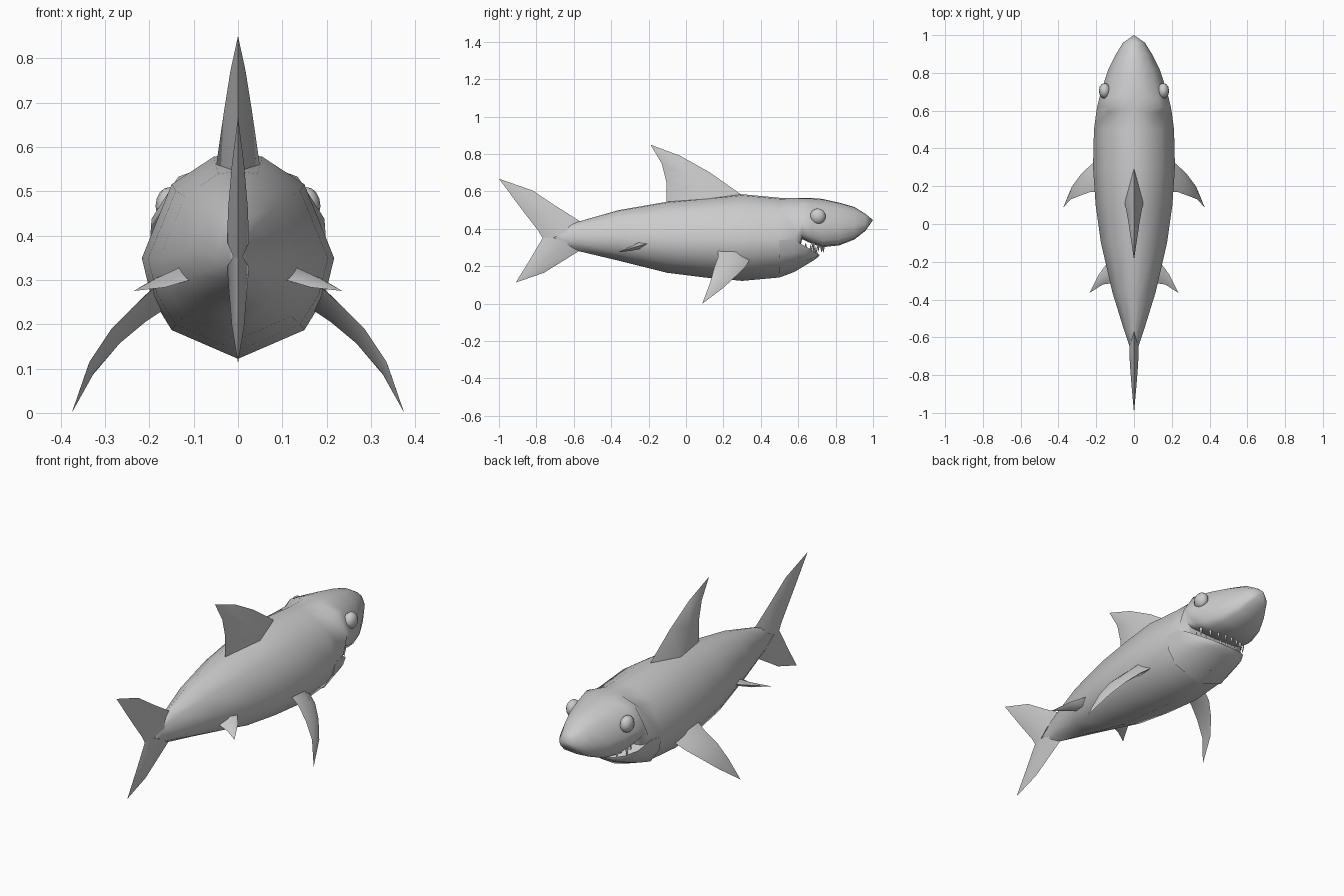
import bpy, bmesh, math
from mathutils import Vector, Matrix

if "Cube" in bpy.data.objects:
    bpy.data.objects.remove(bpy.data.objects["Cube"])


def finish(name, bm, angle=50):
    bmesh.ops.recalc_face_normals(bm, faces=bm.faces)
    me = bpy.data.meshes.new(name)
    bm.to_mesh(me)
    bm.free()
    ob = bpy.data.objects.new(name, me)
    bpy.context.collection.objects.link(ob)
    bpy.ops.object.select_all(action='DESELECT')
    ob.select_set(True)
    bpy.context.view_layer.objects.active = ob
    bpy.ops.object.shade_smooth_by_angle(angle=math.radians(angle))
    return ob


def loft(name, rings, tip, start=None, angle=50):
    """Skin closed rings, finishing in a point (start: point or flat cap)."""
    bm = bmesh.new()
    vr = [[bm.verts.new(p) for p in r] for r in rings]
    n = len(vr[0])
    for a, b in zip(vr, vr[1:]):
        for i in range(n):
            j = (i + 1) % n
            bm.faces.new((a[i], a[j], b[j], b[i]))
    def fan(ring, p):
        v = bm.verts.new(p)
        for i in range(n):
            bm.faces.new((ring[i], ring[(i + 1) % n], v))
    fan(vr[-1], tip)
    if start:
        fan(vr[0], start)
    else:
        bm.faces.new(vr[0])
    return finish(name, bm, angle)


def section(y, top, bot, w, half):
    """Mirror a half outline (x fraction, height fraction) into a ring."""
    pts = [(w * x, y, bot + (top - bot) * z) for x, z in half]
    return pts + [(-x, yy, z) for x, yy, z in reversed(pts) if x > 1e-6]


def fin(name, stations, tip, normal, mirror=False):
    """Lens-section fin from (leading, trailing, half thickness) stations."""
    for s in ((1, -1) if mirror else (1,)):
        flip = lambda p: Vector((p[0] * s, p[1], p[2]))
        nv = flip(Vector(normal).normalized())
        rings = []
        for L, T, t in stations:
            L, T = flip(L), flip(T)
            m = L.lerp(T, 0.45)
            rings.append([L, m + nv * t, T, m - nv * t])
        side = ("_right" if s > 0 else "_left") if mirror else ""
        loft(name + side, rings, flip(tip), angle=60)


# body with snout; the underside steps up behind the mouth
trunk = [(0, 1), (.25, .985), (.69, .85), (1, .49), (.9, .3), (.69, .14), (0, 0)]
snout = [(0, 1), (.25, .985), (.69, .85), (1, .42), (.93, .14), (.75, .03), (0, 0)]
body = [section(*r, trunk) for r in (
    (-.66, .41, .305, .02), (-.57, .44, .28, .05), (-.36, .50, .23, .115),
    (-.1, .545, .165, .175), (.1, .565, .14, .203), (.3, .585, .122, .217),
    (.5, .566, .14, .212), (.59, .566, .175, .2))]
body += [section(*r, snout) for r in (
    (.62, .566, .345, .195), (.67, .565, .322, .183), (.73, .56, .302, .165),
    (.82, .54, .312, .136), (.9, .517, .343, .095), (.96, .48, .39, .058))]
loft("body", body, (0, 1, .447), (0, -.76, .35))

# lower jaw
jaw_half = [(0, 1), (.8, 1), (1, 1), (.93, .6), (.69, .25), (0, 0)]
jaw = [section(*r, jaw_half) for r in (
    (.5, .34, .14, .21), (.58, .34, .17, .197), (.64, .306, .206, .172),
    (.68, .282, .23, .125), (.705, .268, .248, .07))]
loft("lower_jaw", jaw, (0, .715, .26))

# dorsal fin and tail lobes
fin("dorsal_fin", [((0, .3, .58), (0, -.105, .52), .05),
                   ((0, .13, .70), (0, -.105, .65), .032),
                   ((0, -.03, .79), (0, -.13, .75), .017)],
    (0, -.19, .85), (1, 0, 0))
fin("tail_upper_lobe", [((0, -.55, .43), (0, -.755, .33), .025),
                        ((0, -.7, .525), (0, -.79, .39), .022),
                        ((0, -.82, .605), (0, -.875, .50), .014)],
    (0, -1, .668), (1, 0, 0))
fin("tail_lower_lobe", [((0, -.55, .295), (0, -.755, .37), .025),
                        ((0, -.76, .165), (0, -.835, .235), .014)],
    (0, -.91, .113), (1, 0, 0))

# paired fins
fin("pectoral_fin", [((.15, .35, .25), (.17, .17, .30), .03),
                     ((.22, .32, .2), (.23, .17, .245), .022),
                     ((.275, .27, .15), (.285, .15, .19), .017),
                     ((.328, .2, .085), (.335, .13, .115), .01)],
    (.375, .087, 0), (.75, .1, .65), True)
fin("pelvic_fin", [((.1, -.15, .335), (.09, -.31, .305), .022),
                   ((.185, -.265, .305), (.165, -.32, .283), .012)],
    (.235, -.365, .275), (.1, -.15, 1), True)

# eyes
for s, side in ((1, "right"), (-1, "left")):
    bm = bmesh.new()
    bmesh.ops.create_uvsphere(bm, u_segments=12, v_segments=8, radius=1)
    bmesh.ops.transform(bm, verts=bm.verts, matrix=Matrix.Translation((s * .155, .705, .467))
                        @ Matrix.Diagonal((.031, .042, .042, 1)))
    finish("eye_" + side, bm)

# teeth rows following the curve of the mouth
for name, up, y0, z0, wide in (("lower_teeth", 1, .695, .27, .13), ("upper_teeth", -1, .735, .308, .135)):
    bm = bmesh.new()
    for i in range(8):
        u = (i - 3.5) / 3.5
        pos = (wide * u, y0 - .055 * u * u, z0 + (.02 if up > 0 else .012) * u * u + up * .014)
        r = (.011, .001) if up > 0 else (.001, .011)
        bmesh.ops.create_cone(bm, cap_ends=True, segments=4, radius1=r[0], radius2=r[1],
                              depth=.042, matrix=Matrix.Translation(pos))
    finish(name, bm, 30)
